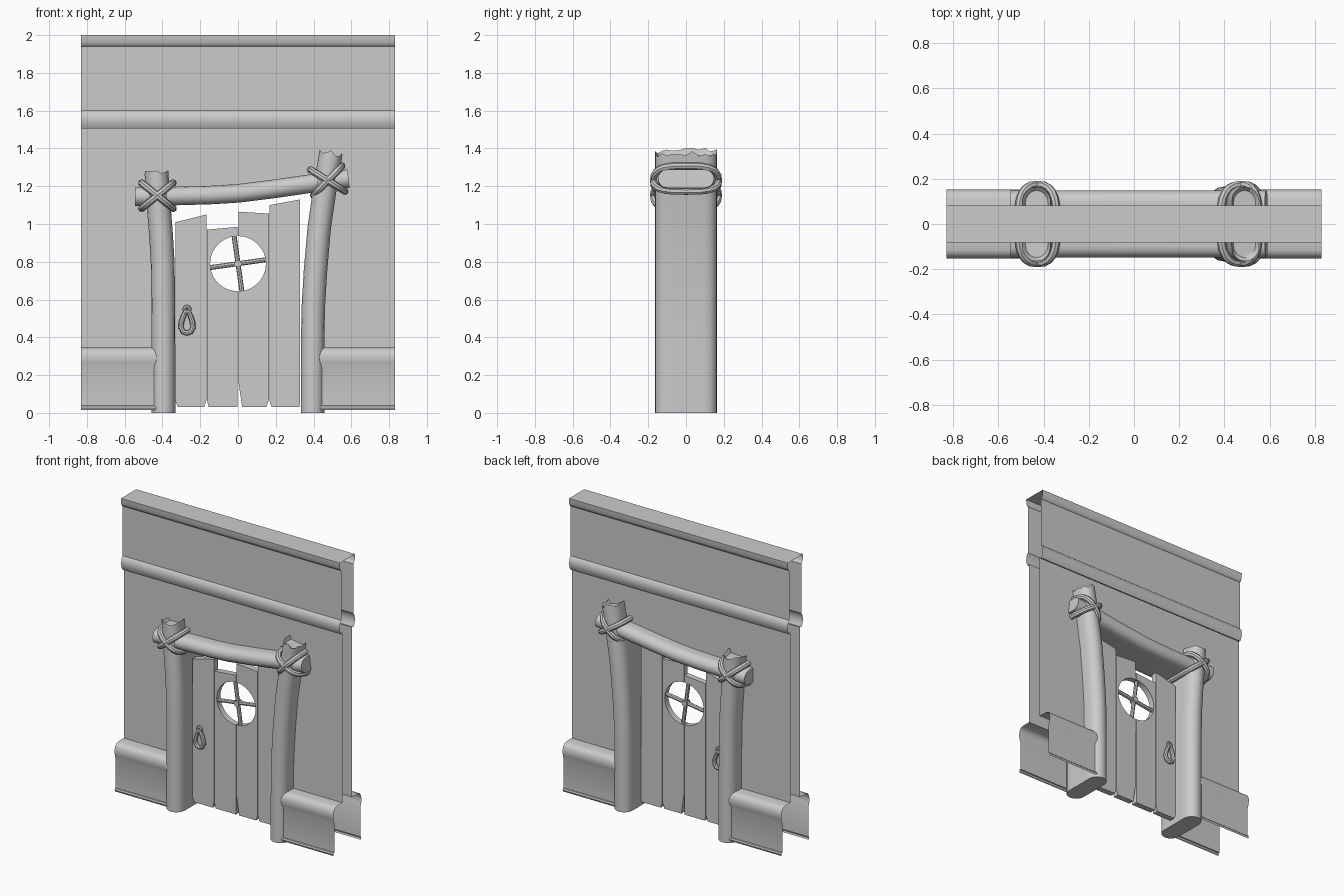
import bpy, bmesh, math, random
from mathutils import Vector

if "Cube" in bpy.data.objects:
    bpy.data.objects.remove(bpy.data.objects["Cube"])

random.seed(4)


def finish(name, verts, faces, closed=True):
    me = bpy.data.meshes.new(name)
    me.from_pydata([tuple(v) for v in verts], [], faces)
    bm = bmesh.new()
    bm.from_mesh(me)
    if closed:
        bmesh.ops.recalc_face_normals(bm, faces=bm.faces)
    bm.to_mesh(me)
    bm.free()
    ob = bpy.data.objects.new(name, me)
    bpy.context.collection.objects.link(ob)
    smooth(ob)
    return ob


def smooth(ob):
    bpy.ops.object.select_all(action='DESELECT')
    ob.select_set(True)
    bpy.context.view_layer.objects.active = ob
    bpy.ops.object.shade_smooth_by_angle(angle=math.radians(40))


def strip(name, profile, x0, x1):
    """Open (y, z) profile stretched along x."""
    n = len(profile)
    verts = [(x, y, z) for x in (x0, x1) for y, z in profile]
    return finish(name, verts, [(i, n + i, n + i + 1, i + 1) for i in range(n - 1)], False)


def plate(name, outline, y0, y1):
    """(x, z) outline thickened along y."""
    n = len(outline)
    verts = [(x, y, z) for y in (y0, y1) for x, z in outline]
    faces = [tuple(range(n)), tuple(range(2 * n - 1, n - 1, -1))]
    faces += [(i, (i + 1) % n, n + (i + 1) % n, n + i) for i in range(n)]
    return finish(name, verts, faces)


def stadium(w, d):
    """Log section: half width w, half depth d, round ends, split flat sides."""
    pts = []
    for s in (1, -1):
        pts += [(s * w * math.cos(math.pi * k / 8), s * (d - w + w * math.sin(math.pi * k / 8)))
                for k in range(9)]
        pts += [(-s * w, s * (d - w) * (1 - 2 * k / 6)) for k in range(1, 6)]
    return pts


def log(name, path, w, d, jag=0.0):
    """Stadium section swept along an (x, z) path; jag gives a broken, hollowed tip."""
    sec, verts, m = stadium(w, d), [], len(path)
    n = len(sec)
    P = [Vector((x, 0, z)) for x, z in path]
    for i, p in enumerate(P):
        t = (P[min(i + 1, m - 1)] - P[max(i - 1, 0)]).normalized()
        if i == 0 and jag:
            t = Vector((0, 0, 1))
        side = Vector((t.z, 0, -t.x))
        for u, v in sec:
            tip = random.uniform(-jag, jag) if i == m - 1 else 0
            verts.append(p + side * u + Vector((0, v, 0)) + t * tip)
    rings = m
    if jag:
        verts += [P[-1] + side * u * 0.8 + Vector((0, v * 0.9, 0)) - t * 0.025 for u, v in sec]
        rings += 1
    faces = [(r * n + i, r * n + (i + 1) % n, (r + 1) * n + (i + 1) % n, (r + 1) * n + i)
             for r in range(rings - 1) for i in range(n)]
    faces += [tuple(range(n)), tuple(range((rings - 1) * n, rings * n))]
    return finish(name, verts, faces)


def tube(name, pts, r, cyclic=True):
    cu = bpy.data.curves.new(name, 'CURVE')
    cu.dimensions = '3D'
    cu.bevel_depth, cu.bevel_resolution, cu.use_fill_caps = r, 2, True
    sp = cu.splines.new('POLY')
    sp.points.add(len(pts) - 1)
    for q, p in zip(sp.points, pts):
        q.co = (*p, 1)
    sp.use_cyclic_u = cyclic
    ob = bpy.data.objects.new(name, cu)
    bpy.context.collection.objects.link(ob)
    bpy.ops.object.select_all(action='DESELECT')
    ob.select_set(True)
    bpy.context.view_layer.objects.active = ob
    bpy.ops.object.convert(target='MESH')
    smooth(bpy.context.object)


# Wall top: moulded band and cap, same on both sides
half = [(-.052, 1.51), (-.066, 1.505), (-.077, 1.525), (-.082, 1.555), (-.077, 1.585),
        (-.064, 1.6), (-.064, 1.94), (-.072, 1.945), (-.08, 1.965), (-.082, 2.0)]
strip("wall_top", half + [(-y, z) for y, z in reversed(half)], -.83, .83)

# Wall sheets with the doorway, and the skirting beside it
sheet = [(-.83, .345), (-.41, .345), (-.41, .8), (-.43, 1.15), (0, 1.165), (.45, 1.22),
         (.425, .8), (.40, .345), (.83, .345), (.83, 1.51), (-.83, 1.51)]
skirt = [(.052, .345), (.115, .345), (.135, .338), (.148, .32), (.153, .293), (.149, .265),
         (.14, .24), (.14, .038), (.147, .036), (.151, .026), (.147, .015)]
for s, label in ((-1, "front"), (1, "back")):
    order = sheet if s < 0 else sheet[::-1]
    finish("wall_" + label, [(x, s * .052, z) for x, z in order],
           [tuple(range(len(order)))], False)
    prof = [(s * y, z) for y, z in skirt]
    if s < 0:
        prof.reverse()
    strip("skirting_left_" + label, prof, -.83, -.41)
    strip("skirting_right_" + label, prof, .41, .83)

# Door frame logs
log("left_post", [(-.395, 0), (-.395, .3), (-.396, .6), (-.399, .8), (-.408, .95),
                  (-.42, 1.1), (-.432, 1.275)], .063, .165, .012)
log("right_post", [(.395, 0), (.395, .3), (.398, .55), (.41, .75), (.43, .98),
                   (.459, 1.18), (.493, 1.38)], .062, .165, .016)
log("lintel", [(-.545, 1.145), (-.33, 1.148), (-.15, 1.153), (0, 1.162), (.2, 1.187),
               (.4, 1.216), (.585, 1.24)], .049, .148)

# Rope lashings crossing over each joint
for side, cx, cz, tilt in (("left", -.427, 1.15, 0), ("right", .475, 1.23, .12)):
    for k, a in enumerate((.68, math.pi - .68)):
        d = Vector((math.cos(a + tilt), 0, math.sin(a + tilt)))
        pts = []
        for i in range(24):
            t = 2 * math.pi * i / 24
            c, s = math.cos(t), math.sin(t)
            u = math.copysign(abs(c) ** .75, c) * .108
            v = math.copysign(abs(s) ** .6, s) * .172
            pts.append(Vector((cx, 0, cz)) + d * u + Vector((0, v, 0)))
        tube(f"{side}_rope_{k + 1}", pts, .019)

# Door planks, the middle two notched by the round window
cz, R = .79, .146


def arc(s):
    return [(s * (R * math.sin(math.pi * k / 14) + .002), cz - R * math.cos(math.pi * k / 14))
            for k in range(15)]


planks = [
    [(-.318, .03), (-.178, .03), (-.167, .07), (-.167, 1.05), (-.33, 1.01), (-.33, .06)],
    [(-.155, .03), (-.002, .03), *arc(-1), (-.002, .985), (-.163, .97), (-.163, .06)],
    [(.15, .03), (.022, .03), (.003, .16), *arc(1), (.003, 1.065), (.163, 1.055), (.163, .07)],
    [(.178, .03), (.325, .03), (.329, .06), (.329, 1.13), (.167, 1.10), (.167, .06)],
]
for i, outline in enumerate(planks):
    plate(f"door_plank_{i + 1}", outline, -.02, .02)

# Window cross bars and boss
for k, a in enumerate((.14, .14 + math.pi / 2)):
    d = Vector((math.cos(a), 0, math.sin(a))) * .15
    c = Vector((0, 0, cz))
    tube(f"window_bar_{k + 1}", [c - d, c + d], .013, False)
tube("window_boss", [(0, -.02, cz), (0, .02, cz)], .02, False)

# Teardrop door handles on both faces
drop = [(0, .422), (.02, .43), (.032, .452), (.03, .478), (.02, .508), (.009, .535)]
drop += [(-x, z) for x, z in reversed(drop[1:])]
for s, label in ((-1, "front"), (1, "back")):
    tube("handle_ring_" + label, [(-.27 + x, s * .032, z) for x, z in drop], .014)
    tube("handle_loop_" + label, [(-.27 + .014 * math.cos(t * math.pi / 5), s * .032,
                                   .548 + .014 * math.sin(t * math.pi / 5)) for t in range(10)], .01)
